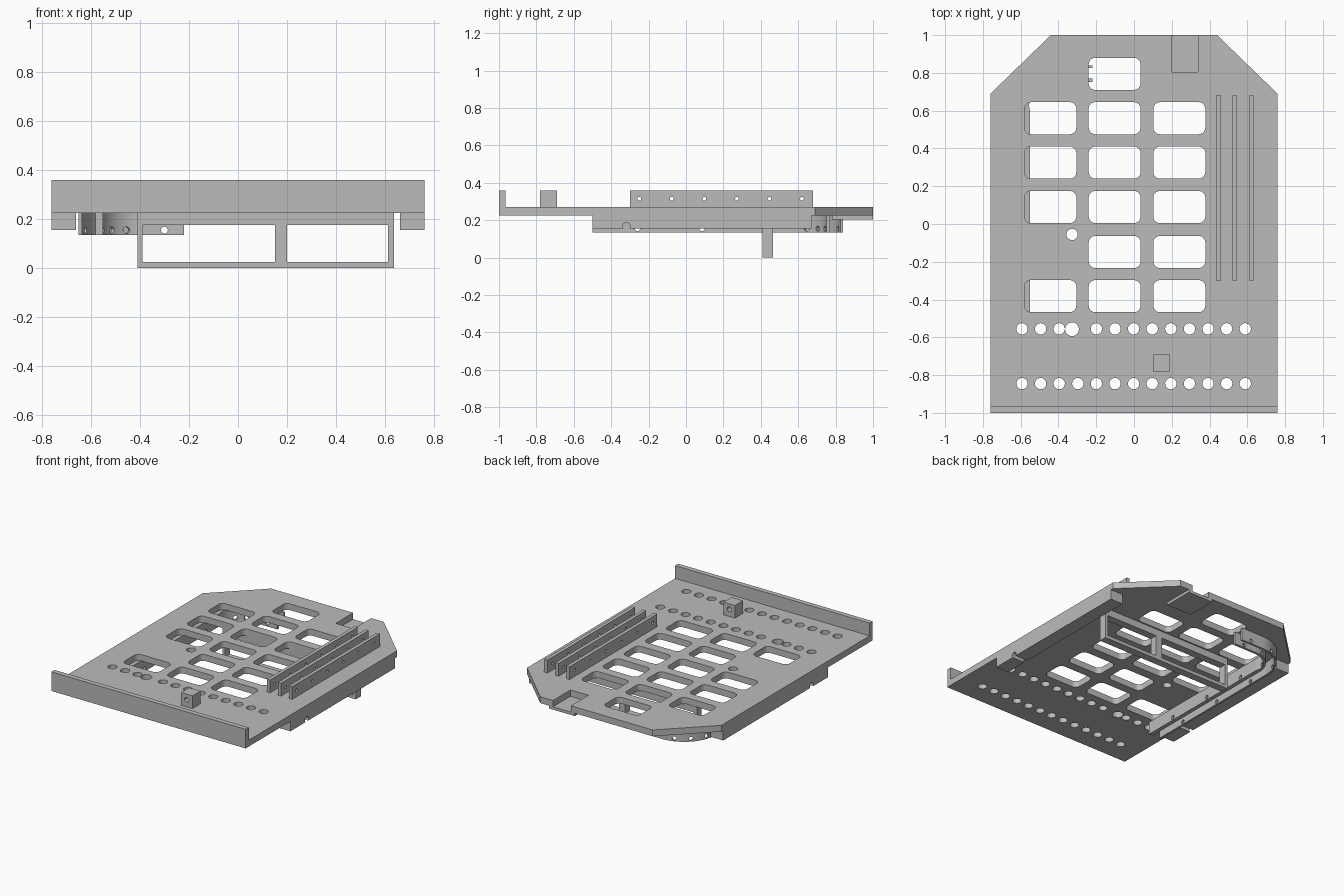
import bpy, bmesh
from math import sin, cos, pi, radians
from mathutils import Matrix, Vector

cube = bpy.data.objects.get("Cube")
if cube:
    bpy.data.objects.remove(cube)

grey = bpy.data.materials.new("metal grey")
grey.use_nodes = True
colour = (0.5, 0.5, 0.5, 1)
grey.diffuse_color = colour
grey.node_tree.nodes["Principled BSDF"].inputs["Base Color"].default_value = colour


def rect(x0, x1, y0, y1):
    return [(x0, y0), (x1, y0), (x1, y1), (x0, y1)]


def arc(cx, cy, r, a0, a1, n):
    return [(cx + r * cos(radians(a0 + (a1 - a0) * i / n)),
             cy + r * sin(radians(a0 + (a1 - a0) * i / n))) for i in range(n + 1)]


def circle(cx, cy, r, n=24):
    return arc(cx, cy, r, 0, 360, n)[:-1]


def rounded(cx, cy, w, h, r):
    pts = []
    for k, (sx, sy) in enumerate([(1, 1), (-1, 1), (-1, -1), (1, -1)]):
        pts += arc(cx + sx * (w / 2 - r), cy + sy * (h / 2 - r), r, 90 * k, 90 * k + 90, 6)
    return pts


# Orientation of a flat profile: "z" lies in xy, "x" lies in yz, "y" lies in xz
AXES = {"z": ((1, 0, 0), (0, 1, 0), (0, 0, 1)),
        "x": ((0, 1, 0), (0, 0, 1), (1, 0, 0)),
        "y": ((1, 0, 0), (0, 0, 1), (0, -1, 0))}


def slab(name, loops, lo, hi, axis="z"):
    """Extrude an outline with holes from lo to hi along an axis."""
    cu = bpy.data.curves.new(name, "CURVE")
    cu.dimensions, cu.fill_mode = "2D", "BOTH"
    cu.extrude = (hi - lo) / 2
    for pts in loops:
        sp = cu.splines.new("POLY")
        sp.points.add(len(pts) - 1)
        for p, (x, y) in zip(sp.points, pts):
            p.co = (x, y, 0, 1)
        sp.use_cyclic_u = True
    temp = bpy.data.objects.new(name, cu)
    bpy.context.collection.objects.link(temp)
    bpy.context.view_layer.update()
    me = bpy.data.meshes.new_from_object(temp.evaluated_get(bpy.context.evaluated_depsgraph_get()))
    bpy.data.objects.remove(temp)
    mid = (lo + hi) / 2 * (-1 if axis == "y" else 1)
    me.transform(Matrix(AXES[axis]).transposed().to_4x4() @ Matrix.Translation((0, 0, mid)))
    bm = bmesh.new()
    bm.from_mesh(me)
    bmesh.ops.remove_doubles(bm, verts=bm.verts, dist=1e-5)
    bmesh.ops.recalc_face_normals(bm, faces=bm.faces)
    for f in bm.faces:
        f.smooth = False
        f.material_index = 0
    bm.to_mesh(me)
    bm.free()
    me.materials.clear()
    me.materials.append(grey)
    ob = bpy.data.objects.new(name, me)
    bpy.context.collection.objects.link(ob)
    return ob


# Base plate with chamfered back corners, a rear notch, windows and hole rows
outline = [(-0.76, -1), (0.76, -1), (0.76, 0.69), (0.44, 1), (0.34, 1), (0.34, 0.805),
           (0.2, 0.805), (0.2, 1), (-0.44, 1), (-0.76, 0.69)]
columns = (-0.4425, -0.1025, 0.24)
rows = (0.56, 0.325, 0.09, -0.148, -0.382)
windows = [(x, y) for x in columns for y in rows if (x, y) != (columns[0], rows[3])]
windows.append((columns[1], 0.795))
holes = [rounded(x, y, 0.275, 0.17, 0.035) for x, y in windows]
for i in range(13):
    x = -0.593 + i * 0.0985
    holes.append(circle(x, -0.845, 0.03))
    if i != 3:
        holes.append(circle(x, -0.555, 0.03))
# The large hole merges with its neighbour, so it stops just short of it
holes.append(circle(-0.328, -0.557, 0.0365))
holes.append(circle(-0.328, -0.055, 0.03))
slab("base_plate", [outline] + holes, 0.225, 0.27)

# Floor under the rear notch
slab("notch_floor", [rect(0.17, 0.37, 0.78, 1)], 0.205, 0.225)

# Front lip
slab("front_lip", [rect(-0.76, 0.76, -1, -0.965)], 0.225, 0.36)

# Small block with a drilled hole
slab("drilled_block", [rect(0.1, 0.19, 0.27, 0.36), circle(0.145, 0.32, 0.017)], -0.78, -0.69, "y")

# Three upright fins with a row of holes
for i, x in enumerate((0.435, 0.521, 0.608)):
    bores = [circle(-0.25 + 0.174 * k, 0.315, 0.01, 16) for k in range(6)]
    slab("fin_%d" % (i + 1), [rect(-0.3, 0.68, 0.27, 0.36)] + bores, x, x + 0.025, "x")

# Side rails with a round notch in the bottom edge
notch = arc(-0.318, 0.168, 0.02, 220, -40, 16)
rail = [(-0.5, 0.225), (-0.5, 0.155)] + [(y, max(z, 0.155)) for y, z in notch] + [(0.67, 0.155), (0.67, 0.225)]
for side, x in (("left", 0.66), ("right", -0.76)):
    slab(side + "_rail", [rail], x, x + 0.1, "x")

# Double-window frame hanging below the plate
slab("hanging_frame", [rect(-0.41, 0.635, 0, 0.225), rect(-0.39, 0.15, 0.025, 0.175),
                       rect(0.2, 0.612, 0.025, 0.175)], 0.41, 0.465, "y")

# Drills that pass through both walls of the curved channel
CX, CY = -0.4, 0.59
bm = bmesh.new()
drills = [((-0.6, y, 0.155), 180) for y in (-0.26, 0.085, 0.43)]
drills += [((CX + 0.2 * cos(radians(a)), CY + 0.2 * sin(radians(a)), 0.155), a) for a in (160, 135, 110)]
drills.append(((-0.3, 0.79, 0.155), 90))
for pos, angle in drills:
    m = (Matrix.Translation(pos) @ Matrix.Rotation(radians(angle), 4, "Z")
         @ Matrix.Rotation(pi / 2, 4, "Y"))
    bmesh.ops.create_cone(bm, cap_ends=True, segments=16, radius1=0.014, radius2=0.014, depth=0.16, matrix=m)
me = bpy.data.meshes.new("channel_drills")
bm.to_mesh(me)
bm.free()
me.materials.append(grey)
drill = bpy.data.objects.new("channel_drills", me)
bpy.context.collection.objects.link(drill)
drill.hide_render = True
drill.hide_set(True)


# Channel walls: straight along the side, then a quarter turn along the back
def wall(name, r_out, r_in, r_straight):
    outer = [(CX - r_out, -0.5)] + arc(CX, CY, r_out, 180, 90, 20) + [(-0.22, CY + r_out)]
    inner = [(-0.22, CY + r_in)] + arc(CX, CY, r_in, 90, 165, 18) + [(CX - r_straight, CY), (CX - r_straight, -0.5)]
    ob = slab(name, [outer + inner], 0.135, 0.225)
    mod = ob.modifiers.new("holes", "BOOLEAN")
    mod.operation, mod.solver, mod.object = "DIFFERENCE", "EXACT", drill


wall("channel_outer_wall", 0.25, 0.236, 0.236)
wall("channel_inner_wall", 0.18, 0.162, 0.15)
